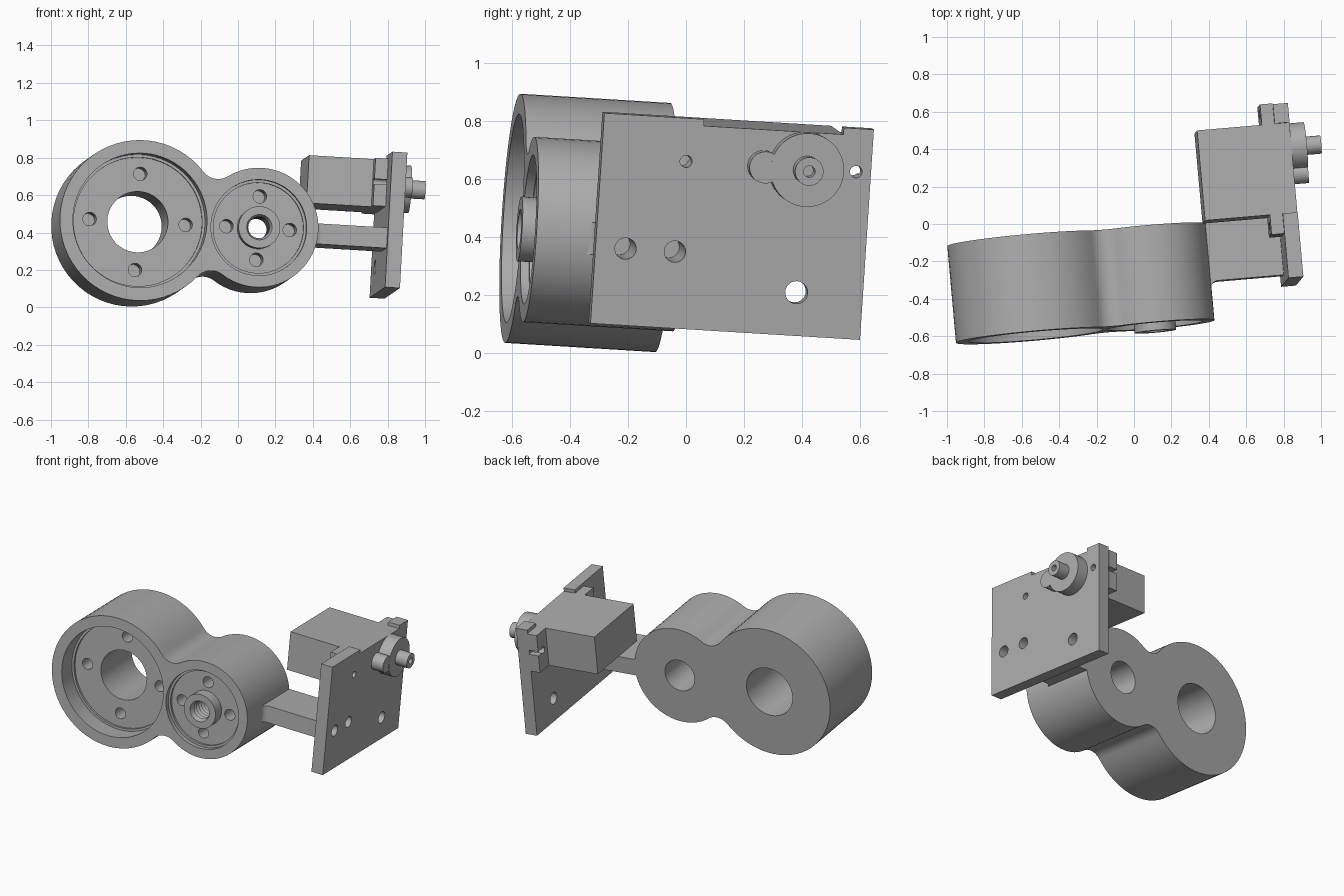
import bpy, bmesh
from math import sin, cos, pi, atan2, sqrt, radians
from mathutils import Matrix, Euler

cube = bpy.data.objects.get("Cube")
if cube:
    bpy.data.objects.remove(cube, do_unlink=True)

grey = bpy.data.materials.new("machined_grey")
grey.use_nodes = True
colour = (0.42, 0.42, 0.42, 1)
grey.diffuse_color = colour
grey.node_tree.nodes["Principled BSDF"].inputs["Base Color"].default_value = colour

SEG = 64
parts = []


def arc(cx, cy, r, a, b, n):
    return [(cx + r * cos(a + (b - a) * i / n), cy + r * sin(a + (b - a) * i / n))
            for i in range(n + 1)]


def circle(cx, cy, r, n=SEG):
    return arc(cx, cy, r, 0, 2 * pi, n)[:-1]


def rect(a, b, c, d):
    return [(a, c), (b, c), (b, d), (a, d)]


def finish(name, bm, keep):
    bmesh.ops.recalc_face_normals(bm, faces=bm.faces)
    mesh = bpy.data.meshes.new(name)
    bm.to_mesh(mesh)
    bm.free()
    mesh.materials.append(grey)
    ob = bpy.data.objects.new(name, mesh)
    bpy.context.collection.objects.link(ob)
    if keep:
        parts.append(ob)
    else:
        ob.hide_render = True
    return ob


def prism(name, pts, axis, lo, hi, keep=True):
    """Extrude a flat outline along one axis."""
    place = {"x": lambda u, v, t: (t, u, v),
             "y": lambda u, v, t: (u, t, v),
             "z": lambda u, v, t: (u, v, t)}[axis]
    bm = bmesh.new()
    low = [bm.verts.new(place(u, v, lo)) for u, v in pts]
    high = [bm.verts.new(place(u, v, hi)) for u, v in pts]
    bm.faces.new(low)
    bm.faces.new(high)
    for i in range(len(pts)):
        j = (i + 1) % len(pts)
        bm.faces.new((low[i], low[j], high[j], high[i]))
    return finish(name, bm, keep)


def lathe(name, cx, cz, profile):
    """Spin a closed (radius, y) profile about a y axis."""
    bm = bmesh.new()
    rings = [[bm.verts.new((x, y, z)) for x, z in circle(cx, cz, r, 40)] for r, y in profile]
    for a, b in zip(rings, rings[1:] + rings[:1]):
        for i in range(40):
            j = (i + 1) % 40
            bm.faces.new((a[i], a[j], b[j], b[i]))
    return finish(name, bm, True)


def cut(ob, pts, axis, lo, hi):
    """Cut an extruded outline out of a part."""
    tool = prism("cutter", pts, axis, lo, hi, keep=False)
    mod = ob.modifiers.new("cut", "BOOLEAN")
    mod.operation, mod.solver, mod.object = "DIFFERENCE", "EXACT", tool
    bpy.context.view_layer.update()
    graph = bpy.context.evaluated_depsgraph_get()
    mesh = bpy.data.meshes.new_from_object(ob.evaluated_get(graph))
    ob.modifiers.clear()
    ob.data = mesh
    bpy.data.objects.remove(tool, do_unlink=True)


# Twin round housing with filleted waist
BX, SX, CZ = -0.573, 0.066, -0.053
BR, SR, FR = 0.43, 0.32, 0.1
FRONT, BACK = -0.548, -0.028
gap = SX - BX
fx = ((BR + FR) ** 2 - (SR + FR) ** 2 + gap ** 2) / (2 * gap)
fz = sqrt((BR + FR) ** 2 - fx ** 2)
a1, a2 = atan2(fz, fx), atan2(fz, fx - gap)
outline = (arc(BX, CZ, BR, a1, 2 * pi - a1, 48)[:-1]
           + arc(BX + fx, CZ - fz, FR, pi - a1, pi - a2, 10)[:-1]
           + arc(SX, CZ, SR, -a2, a2, 44)[:-1]
           + arc(BX + fx, CZ + fz, FR, a2 - pi, a1 - pi, 10)[:-1])
housing = prism("twin_housing", outline, "y", FRONT, BACK)

# Stepped recesses, bores and bolt circles: centre, recess radius, depth, bore, bolt circle
for cx, rad, depth, bore, ring in ((BX, 0.36, 0.14, 0.163, 0.258),
                                   (SX, 0.257, 0.045, 0.105, 0.17)):
    floor = FRONT + depth
    cut(housing, circle(cx, CZ, rad), "y", FRONT - 0.1, floor - 0.015)
    cut(housing, circle(cx, CZ, rad - 0.015), "y", FRONT - 0.1, floor)
    cut(housing, circle(cx, CZ, bore, 48), "y", -1, 1)
    for k in range(4):
        a = k * pi / 2
        cut(housing, circle(cx + ring * cos(a), CZ + ring * sin(a), 0.036, 24),
            "y", FRONT - 0.1, floor + 0.12)

# Threaded bush in the small bore
bush = [(0.068, -0.58), (0.112, -0.58), (0.112, -0.34), (0.068, -0.34)]
for k in range(7):
    y = -0.355 - 0.03 * k
    bush += [(0.068, y), (0.057, y - 0.012)]
lathe("threaded_bush", SX, CZ, bush)

# Arm from housing to plate, flared at the root
flare = arc(0.42, -0.38, 0.04, pi, pi / 2, 6)
arm_pts = [(0.25, BACK), (0.25, -0.38)] + flare + [(0.776, -0.34), (0.776, BACK)]
arm = prism("arm", arm_pts, "z", CZ - 0.055, CZ + 0.055)

# Mounting plate with a shallow notch along its top edge
IN, OUT = 0.774, 0.854
TOP, NOTCH = 0.407, 0.384
plate = prism("mounting_plate",
              [(-0.383, -0.32), (0.551, -0.32), (0.551, TOP), (0.447, TOP),
               (0.447, NOTCH), (-0.037, NOTCH), (-0.037, TOP), (-0.383, TOP)],
              "x", IN, OUT)
AXLE = 0.258
for y in (-0.279, -0.108):
    cut(plate, circle(y, -0.055, 0.037, 24), "x", 0.6, 1)
    cut(arm, circle(y, -0.055, 0.037, 24), "x", 0.6, 1)
cut(plate, circle(0.321, -0.17, 0.039, 24), "x", 0.6, 1)

# Motor body and slotted flange
prism("motor_body", rect(-0.037, 0.447, 0.128, NOTCH), "x", 0.358, IN + 0.001)
flange = prism("motor_flange", rect(-0.143, 0.557, 0.128, NOTCH), "x", 0.706, IN)
for y, end in ((-0.09, -0.2), (0.499, 0.6)):
    cut(plate, circle(y, AXLE, 0.021, 24), "x", 0.6, 1)
    cut(flange, circle(y, AXLE, 0.021, 24), "x", 0.6, 1)
    cut(flange, rect(min(y, end), max(y, end), AXLE - 0.014, AXLE + 0.014), "x", 0.6, 1)

# Output gearcase, side lobe and hollow shaft
HY = 0.323
prism("gearcase", circle(HY, AXLE, 0.127), "x", OUT - 0.01, 0.937)
prism("gearcase_lobe", arc(0.178, AXLE, 0.055, pi / 4, 2 * pi - pi / 4, 24)
      + [(0.24, AXLE - 0.039), (0.24, AXLE + 0.039)], "x", OUT - 0.01, 0.936)
shaft = prism("output_shaft", circle(HY, AXLE, 0.049, 32), "x", 0.93, 1.019)
cut(shaft, circle(HY, AXLE, 0.02, 20), "x", 0.95, 1.1)

# Tilt the whole assembly into its resting pose
pose = (Matrix.Translation((0, 0, 0.45))
        @ Euler((radians(-3.5), radians(3.45), radians(4.9))).to_matrix().to_4x4())
bpy.ops.object.select_all(action="DESELECT")
for ob in parts:
    ob.data.transform(pose)
    ob.select_set(True)
bpy.context.view_layer.objects.active = parts[0]
bpy.ops.object.shade_smooth_by_angle(angle=radians(30))
